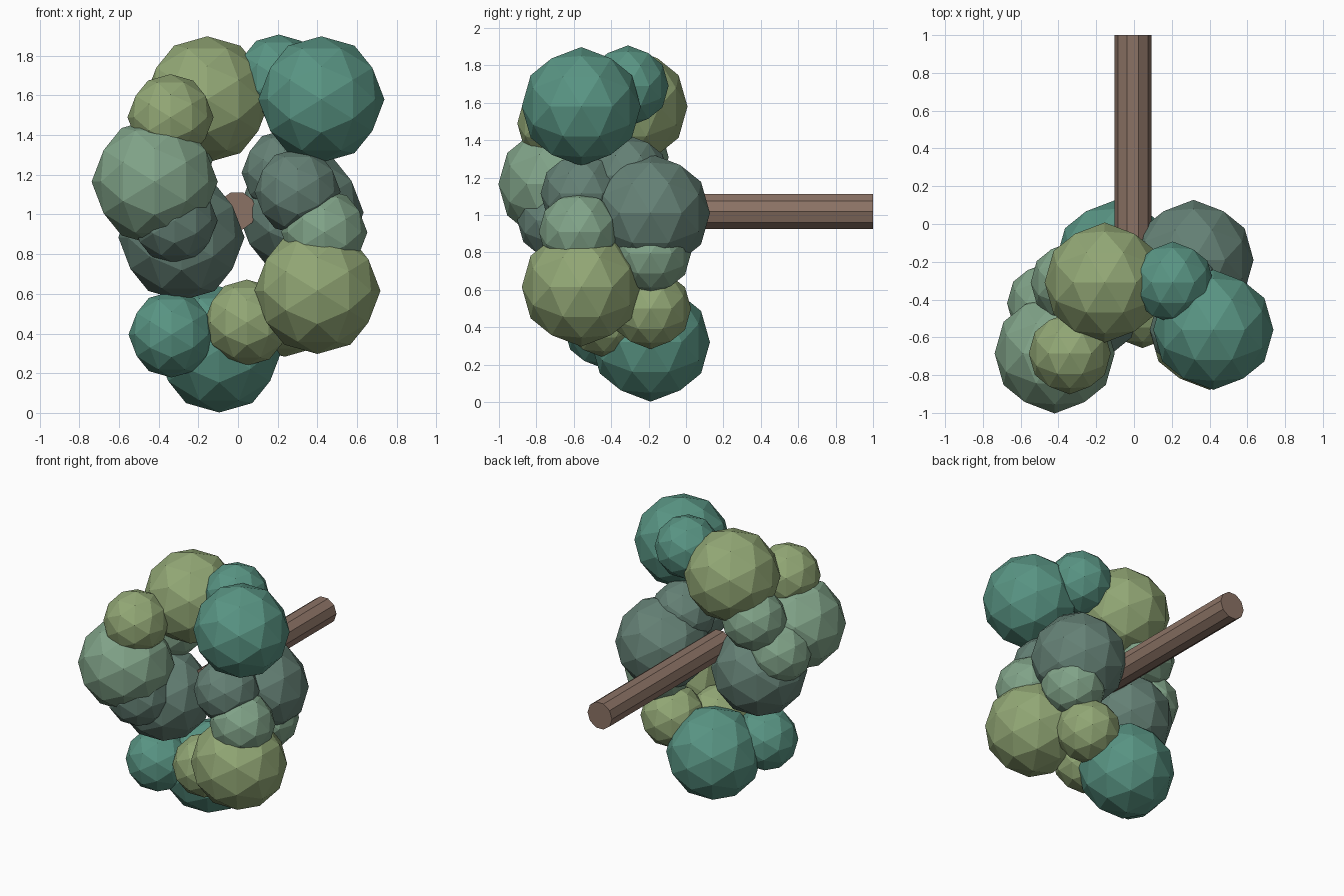
import bpy, math
from mathutils import Matrix

if "Cube" in bpy.data.objects:
    bpy.data.objects.remove(bpy.data.objects["Cube"])

# Flat colours
def material(name, rgb):
    m = bpy.data.materials.new(name)
    m.diffuse_color = (*rgb, 1)
    m.use_nodes = True
    m.node_tree.nodes["Principled BSDF"].inputs["Base Color"].default_value = m.diffuse_color
    return m

MATS = {
    "teal": material("teal", (0.10, 0.30, 0.23)),
    "olive": material("olive", (0.29, 0.39, 0.18)),
    "sage": material("sage", (0.22, 0.37, 0.25)),
    "slate": material("slate", (0.13, 0.22, 0.18)),
    "bark": material("bark", (0.26, 0.17, 0.13)),
}

BIG, SMALL = 0.318, 0.217
# Turns the ball so that a vertex lies on every axis
TURN = Matrix.Rotation(-math.atan(2 / (1 + math.sqrt(5))), 4, 'Y')

def leaf_ball(name, colour, radius, loc):
    bpy.ops.mesh.primitive_ico_sphere_add(subdivisions=2, radius=radius)
    ob = bpy.context.object
    ob.data.transform(TURN)
    ob.location = loc
    ob.name = name
    ob.data.materials.append(MATS[colour])

# Large foliage balls
large = [
    ("teal", (0.42, -0.56, 1.58)),
    ("olive", (-0.155, -0.31, 1.58)),
    ("sage", (-0.42, -0.685, 1.165)),
    ("slate", (-0.285, -0.435, 0.885)),
    ("teal", (-0.095, -0.19, 0.32)),
    ("olive", (0.40, -0.56, 0.615)),
    ("slate", (0.315, -0.19, 1.01)),
]
# Small foliage balls
small = [
    ("teal", (0.205, -0.31, 1.69)),
    ("olive", (-0.34, -0.685, 1.49)),
    ("slate", (0.30, -0.56, 1.115)),
    ("sage", (0.435, -0.57, 0.91)),
    ("sage", (0.36, -0.19, 0.795)),
    ("olive", (0.235, -0.19, 0.50)),
    ("olive", (0.045, -0.44, 0.455)),
    ("teal", (-0.335, -0.435, 0.395)),
    ("slate", (-0.32, -0.685, 0.97)),
    ("sage", (-0.455, -0.42, 1.06)),
    ("slate", (0.235, -0.31, 1.21)),
    ("sage", (-0.33, -0.31, 1.31)),
]
for label, radius, balls in (("large_leaf_ball", BIG, large), ("small_leaf_ball", SMALL, small)):
    for i, (colour, loc) in enumerate(balls):
        leaf_ball(f"{label}_{i + 1}", colour, radius, loc)

# Ten-sided trunk lying along y
y0, y1 = -0.38, 1.0
bpy.ops.mesh.primitive_cylinder_add(vertices=10, radius=0.098, depth=y1 - y0)
trunk = bpy.context.object
trunk.name = "trunk"
trunk.data.transform(Matrix.Rotation(math.radians(90), 4, 'X') @ Matrix.Rotation(math.radians(90), 4, 'Z'))
trunk.location = (-0.006, (y0 + y1) / 2, 1.018)
trunk.data.materials.append(MATS["bark"])
